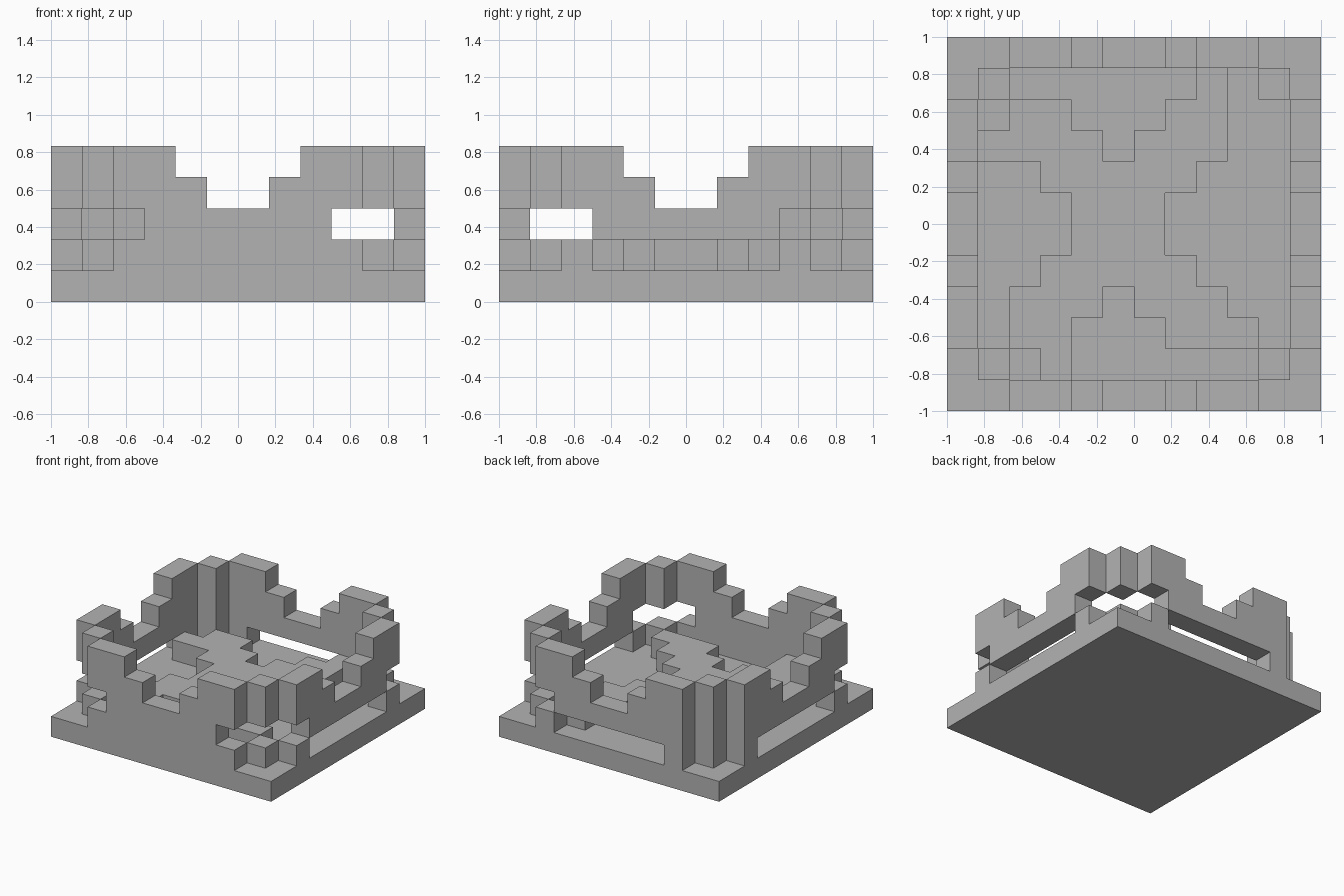
import bpy
import bmesh
import math
from mathutils import Vector

if "Cube" in bpy.data.objects:
    bpy.data.objects.remove(bpy.data.objects["Cube"], do_unlink=True)

N = 12          # blocks along each side
S = 2 / N       # block size

stone = bpy.data.materials.new("grey_stone")
stone.use_nodes = True
grey = (0.45, 0.45, 0.45, 1)
stone.diffuse_color = grey
stone.node_tree.nodes["Principled BSDF"].inputs["Base Color"].default_value = grey

AXES = [Vector(v) for v in ((1, 0, 0), (0, 1, 0), (0, 0, 1))]


def block_object(name, cells):
    """Skin a set of unit blocks with only their exposed faces."""
    cells = set(cells)
    bm = bmesh.new()
    for cell in cells:
        centre = Vector(cell) + Vector((0.5, 0.5, 0.5))
        for a in range(3):
            u, v = AXES[(a + 1) % 3] / 2, AXES[(a + 2) % 3] / 2
            for sign in (1, -1):
                n = AXES[a] * sign
                if tuple(int(c) for c in Vector(cell) + n) in cells:
                    continue
                mid = centre + n / 2
                quad = [mid - u - v, mid + u - v, mid + u + v, mid - u + v]
                if sign < 0:
                    quad.reverse()
                bm.faces.new([bm.verts.new((q - Vector((N / 2, N / 2, 0))) * S)
                              for q in quad])
    bmesh.ops.remove_doubles(bm, verts=bm.verts, dist=0.001)
    bmesh.ops.dissolve_limit(bm, angle_limit=math.radians(1),
                             verts=bm.verts, edges=bm.edges)
    mesh = bpy.data.meshes.new(name)
    bm.to_mesh(mesh)
    bm.free()
    mesh.materials.append(stone)
    obj = bpy.data.objects.new(name, mesh)
    bpy.context.collection.objects.link(obj)


def wall_profile(slit, solid_start=False, solid_end=False):
    """Blocks (along, height) of a notched wall with a low slit and open ends."""
    low = {2, 9} if slit else set(range(2, 10))
    middle = set(range(3, 9))
    if solid_start:
        middle.add(2)
    if solid_end:
        middle.add(9)
    layers = {1: low, 2: middle,
              3: set(range(2, 10)) - {5, 6},
              4: {2, 3, 8, 9}}
    return [(t, k) for k, row in layers.items() for t in row]


# Base slab
block_object("base_slab", [(i, j, 0) for i in range(N) for j in range(N)])

# Raised floor pattern, one text row per row of blocks from back to front
pattern = """
........#...
..##...##...
.####.###...
...#####....
....###.....
....###.....
...#####....
..###.###...
..##...###..
...#........
""".split()
block_object("raised_floor", [(i, 10 - r, 1) for r, row in enumerate(pattern)
                              for i, c in enumerate(row) if c == "#"])

# Walls
block_object("front_wall", [(t, 0, k) for t, k in wall_profile(False)])
block_object("back_wall", [(t, 11, k) for t, k in wall_profile(True, solid_start=True)])
block_object("left_wall", [(11, t, k) for t, k in wall_profile(True)])
block_object("right_wall", [(0, t, k) for t, k in wall_profile(True, solid_end=True)])

# Corner pillars: three are broken by a gap, one is whole
for side, i in (("right", 1), ("left", 10)):
    for end, j in (("front", 1), ("back", 10)):
        whole = (side, end) == ("right", "back")
        heights = (1, 2, 3, 4) if whole else (1, 3, 4)
        block_object(f"{end}_{side}_pillar", [(i, j, k) for k in heights])
